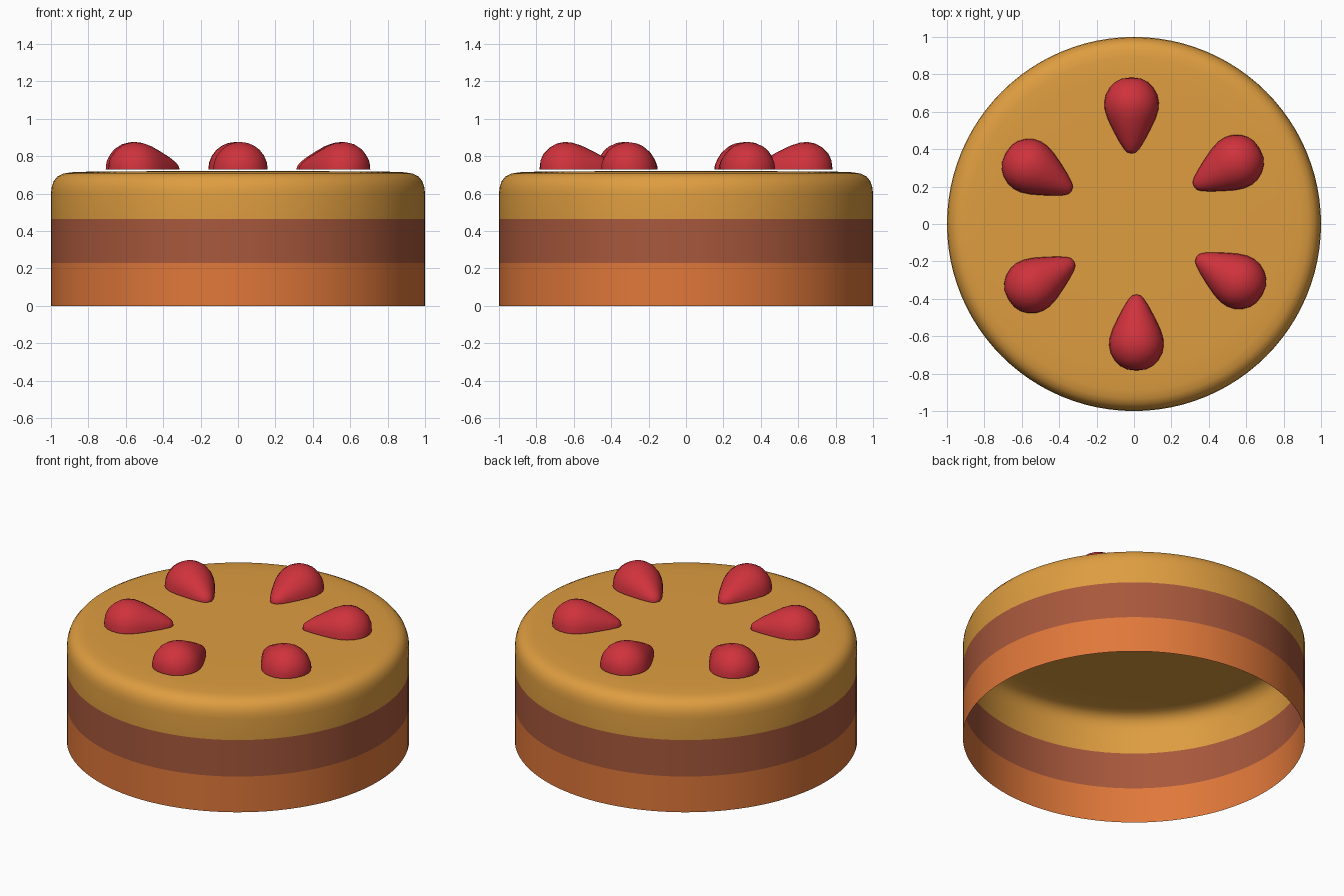
import bpy, bmesh, math
from mathutils import Matrix

if "Cube" in bpy.data.objects:
    bpy.data.objects.remove(bpy.data.objects["Cube"])


def material(name, rgb):
    lin = [(c / 255 / 12.92) if c < 11 else ((c / 255 + 0.055) / 1.055) ** 2.4 for c in rgb]
    m = bpy.data.materials.new(name)
    m.diffuse_color = (*lin, 1)
    m.use_nodes = True
    m.node_tree.nodes["Principled BSDF"].inputs["Base Color"].default_value = m.diffuse_color
    return m


sponge = material("orange sponge", (224, 120, 58))
filling = material("brown filling", (168, 88, 60))
icing = material("golden icing", (222, 157, 64))
red = material("berry red", (207, 50, 60))


def make_object(name, bm, mats):
    mesh = bpy.data.meshes.new(name)
    bm.to_mesh(mesh)
    bm.free()
    for m in mats:
        mesh.materials.append(m)
    ob = bpy.data.objects.new(name, mesh)
    bpy.context.collection.objects.link(ob)
    return ob


def ring_skin(bm, rings, closed):
    """Join successive rings of vertices with quads."""
    for a, b in zip(rings, rings[1:]):
        n = len(a)
        for i in range(n if closed else n - 1):
            j = (i + 1) % n
            bm.faces.new((a[i], a[j], b[j], b[i]))


# Cake: an open-bottomed shell with rounded rim, three coloured bands
SEG = 96
profile = [(1, 0), (1, 0.23), (1, 0.465), (1, 0.60), (0.996, 0.635), (0.985, 0.667),
           (0.965, 0.692), (0.935, 0.707), (0.89, 0.714), (0.78, 0.718), (0.4, 0.72)]
bm = bmesh.new()
rings = [[bm.verts.new((r * math.cos(2 * math.pi * i / SEG), r * math.sin(2 * math.pi * i / SEG), z))
          for i in range(SEG)] for r, z in profile]
ring_skin(bm, rings, True)
bm.faces.new(rings[-1])
for f in bm.faces:
    z = f.calc_center_median().z
    f.material_index = 0 if z < 0.23 else 1 if z < 0.465 else 2
    f.smooth = True
make_object("cake", bm, [sponge, filling, icing])

# Halved berries: teardrops lying on the icing, tips toward the centre
teardrop = [(0.378, 0.004), (0.382, 0.022), (0.40, 0.04), (0.44, 0.066), (0.50, 0.098),
            (0.56, 0.127), (0.61, 0.143), (0.65, 0.146), (0.69, 0.138), (0.73, 0.116),
            (0.76, 0.085), (0.777, 0.05), (0.783, 0.005)]
ARC = 12
for k in range(6):
    bm = bmesh.new()
    rings = [[bm.verts.new((u, 0.013 + w * math.cos(math.pi * i / ARC), w * math.sin(math.pi * i / ARC)))
              for i in range(ARC + 1)] for u, w in teardrop]
    ring_skin(bm, rings, False)
    bm.faces.new(rings[0])
    bm.faces.new(rings[-1])
    for f in bm.faces:
        f.smooth = True
    # flat cut side
    base = bm.faces.new([r[0] for r in rings] + [r[-1] for r in reversed(rings)])
    bmesh.ops.recalc_face_normals(bm, faces=bm.faces)
    for e in base.edges:
        e.smooth = False
    bm.transform(Matrix.Translation((0, 0, 0.73)) @ Matrix.Rotation(math.radians(30 + 60 * k), 4, 'Z'))
    make_object(f"berry_{k + 1}", bm, [red])
